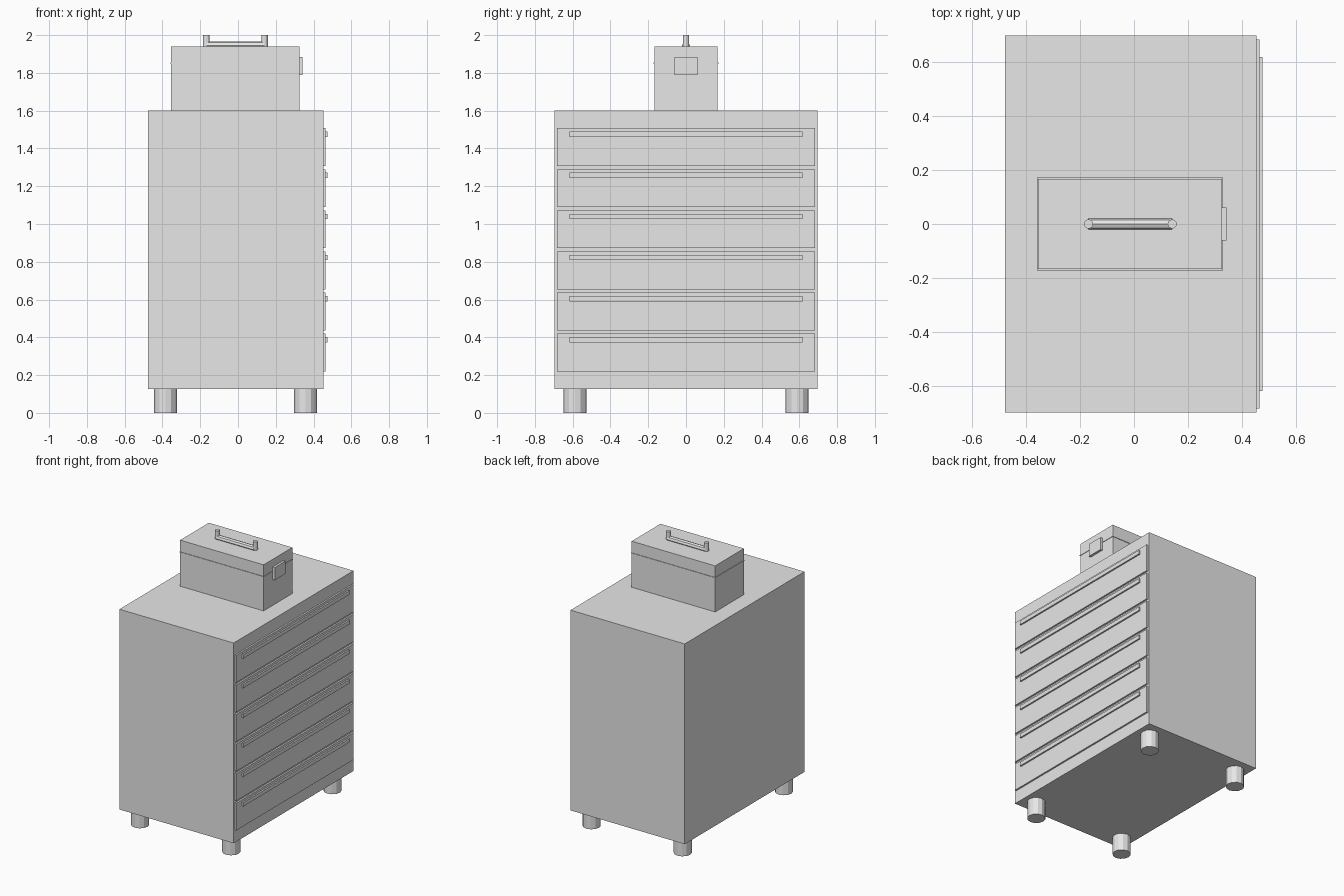
import bpy, math

cube = bpy.data.objects.get("Cube")
if cube:
    bpy.data.objects.remove(cube, do_unlink=True)

grey = bpy.data.materials.new("light_grey")
grey.use_nodes = True
grey.diffuse_color = (0.8, 0.8, 0.8, 1)
grey.node_tree.nodes["Principled BSDF"].inputs["Base Color"].default_value = (0.8, 0.8, 0.8, 1)


def finish(name):
    ob = bpy.context.object
    ob.name = name
    ob.data.materials.append(grey)
    return ob


def box(name, x, y, z):
    """Box from (min, max) ranges on each axis."""
    bpy.ops.mesh.primitive_cube_add(size=1, location=[sum(r) / 2 for r in (x, y, z)])
    ob = finish(name)
    ob.scale = [r[1] - r[0] for r in (x, y, z)]
    bpy.ops.object.transform_apply(location=False, rotation=False, scale=True)
    return ob


def rod(name, radius, length, centre, sides, rotation=(0, 0, 0)):
    bpy.ops.mesh.primitive_cylinder_add(vertices=sides, radius=radius, depth=length,
                                        location=centre, rotation=rotation)
    return finish(name)


def both(half):
    return (-half, half)


# Cabinet body
FACE = 0.452
box("cabinet_body", (-0.477, FACE), both(0.696), (0.127, 1.6))

# Six drawers, each with a long pull strip
for i in range(6):
    top = 1.507 - i * 0.2175
    box(f"drawer_{i + 1}", (FACE - 0.01, 0.464), both(0.682), (top - 0.2, top))
    box(f"drawer_pull_{i + 1}", (0.46, 0.475), both(0.617), (top - 0.046, top - 0.018))

# Feet
for x, side in ((-0.385, "back"), (0.357, "drawer")):
    for y, end in ((-0.588, "front"), (0.588, "rear")):
        rod(f"foot_{side}_{end}", 0.061, 0.137, (x, y, 0.0685), 12)

# Small toolbox with its seam, latch and carry handle
box("toolbox", (-0.354, 0.325), both(0.167), (1.59, 1.939))
box("toolbox_seam", (-0.358, 0.329), both(0.171), (1.848, 1.854))
box("toolbox_latch", (0.32, 0.342), both(0.061), (1.79, 1.883))
for x, side in ((-0.168, "a"), (0.141, "b")):
    rod(f"handle_post_{side}", 0.017, 0.07, (x, 0, 1.965), 12)
rod("handle_bar", 0.021, 0.309, (-0.0135, 0, 1.945), 8, (0, math.pi / 2, 0))
